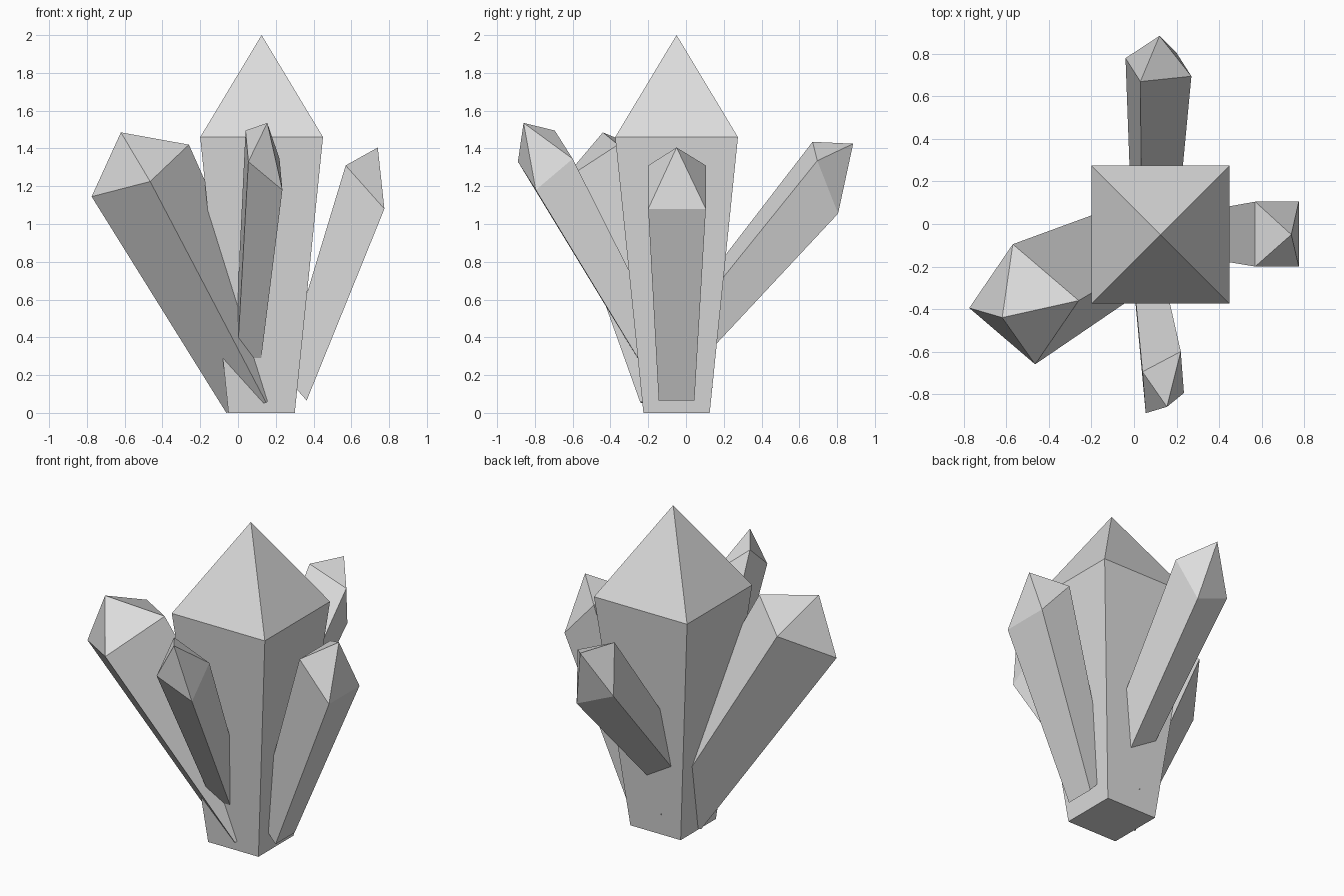
import bpy
import bmesh
from mathutils import Vector

cube = bpy.data.objects.get("Cube")
if cube:
    bpy.data.objects.remove(cube, do_unlink=True)

# Single stone colour
grey = bpy.data.materials.new("pale_grey_crystal")
grey.use_nodes = True
colour = (0.72, 0.72, 0.72, 1.0)
grey.diffuse_color = colour
grey.node_tree.nodes["Principled BSDF"].inputs["Base Color"].default_value = colour


def crystal(name, base_centre, corners, tip, taper):
    """Four-sided shaft widening from its base to a ring, closed by a point.

    Three successive ring corners are given; the fourth completes the
    parallelogram. The base is the ring scaled by taper about base_centre.
    """
    a, b, c = (Vector(p) for p in corners)
    ring = [a, b, c, a + c - b]
    centre = (a + c) / 2
    foot = Vector(base_centre)

    bm = bmesh.new()
    top = [bm.verts.new(p) for p in ring]
    bottom = [bm.verts.new(foot + (p - centre) * taper) for p in ring]
    point = bm.verts.new(tip)
    bm.faces.new(bottom)
    for i in range(4):
        j = (i + 1) % 4
        bm.faces.new((bottom[i], bottom[j], top[j], top[i]))
        bm.faces.new((top[i], top[j], point))
    bmesh.ops.recalc_face_normals(bm, faces=bm.faces)

    mesh = bpy.data.meshes.new(name)
    bm.to_mesh(mesh)
    bm.free()
    mesh.materials.append(grey)
    obj = bpy.data.objects.new(name, mesh)
    bpy.context.scene.collection.objects.link(obj)
    return obj


# Upright central crystal
crystal("main_crystal", (0.125, -0.05, 0),
        [(-0.2, -0.375, 1.46), (0.45, -0.375, 1.46), (0.45, 0.275, 1.46)],
        (0.125, -0.05, 2), 0.54)

# Leaning crystals around it
crystal("right_crystal", (0.113, -0.05, 0.094),
        [(-0.775, -0.395, 1.145), (-0.465, -0.66, 1.225), (-0.26, -0.36, 1.42)],
        (-0.62, -0.44, 1.485), 0.68)

crystal("left_crystal", (0.30, -0.05, 0.137),
        [(0.57, -0.2, 1.31), (0.775, -0.2, 1.08), (0.775, 0.105, 1.08)],
        (0.74, -0.05, 1.405), 0.62)

crystal("front_crystal", (0.045, -0.14, 0.25),
        [(0.04, -0.695, 1.495), (0.22, -0.6, 1.345), (0.235, -0.795, 1.18)],
        (0.155, -0.86, 1.535), 0.62)

crystal("back_crystal", (0.09, -0.16, 0.185),
        [(0.03, 0.67, 1.435), (0.27, 0.695, 1.335), (0.2, 0.805, 1.055)],
        (0.12, 0.885, 1.425), 0.62)
